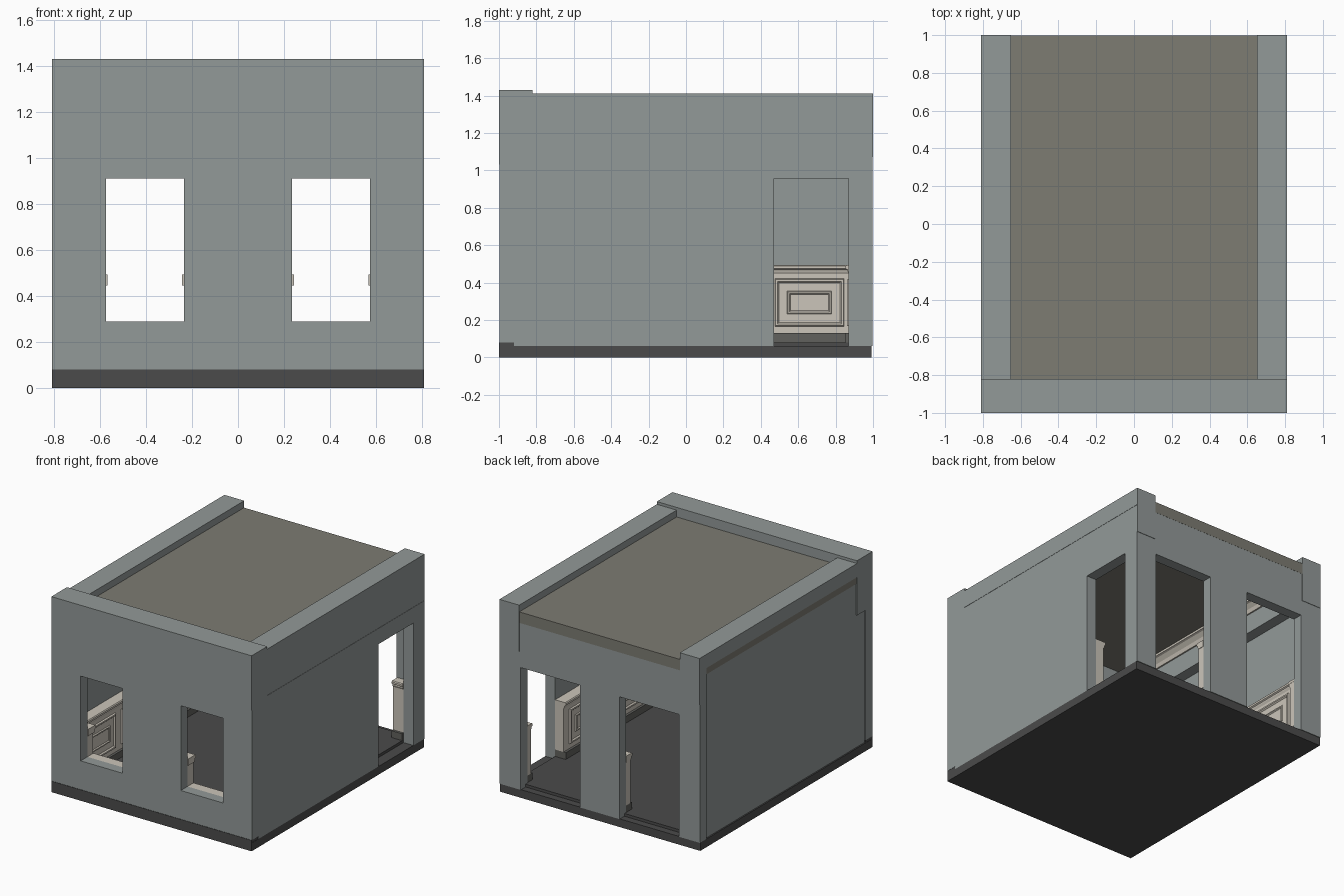
import bpy, bmesh
from math import pi
from mathutils import Matrix, Vector

if "Cube" in bpy.data.objects:
    bpy.data.objects.remove(bpy.data.objects["Cube"])


def mat(name, c):
    m = bpy.data.materials.new(name)
    m.diffuse_color = (*c, 1)
    m.use_nodes = True
    m.node_tree.nodes["Principled BSDF"].inputs["Base Color"].default_value = m.diffuse_color
    return m


WALL = mat("wall_grey", (0.29, 0.32, 0.315))
ROOF = mat("roof_olive", (0.205, 0.20, 0.17))
DARK = mat("floor_dark", (0.07, 0.07, 0.07))
BASE = mat("skirting_grey", (0.12, 0.12, 0.11))
TRIM = mat("trim_cream", (0.60, 0.56, 0.49))


def finish(bm, name, m, matrix=None):
    bmesh.ops.recalc_face_normals(bm, faces=bm.faces)
    if matrix:
        bm.transform(matrix)
    me = bpy.data.meshes.new(name)
    bm.to_mesh(me)
    bm.free()
    ob = bpy.data.objects.new(name, me)
    me.materials.append(m)
    bpy.context.collection.objects.link(ob)
    return ob


def box(name, x, y, z, m, matrix=None):
    bm = bmesh.new()
    bmesh.ops.create_cube(bm, size=1)
    for v in bm.verts:
        v.co = Vector([r[0] if c < 0 else r[1] for c, r in zip(v.co, (x, y, z))])
    return finish(bm, name, m, matrix)


def cut(ob, *holes):
    for i, h in enumerate(holes):
        c = box("cutter", *h, WALL)
        c.hide_render = True
        md = ob.modifiers.new("opening", 'BOOLEAN')
        md.operation, md.solver, md.object = 'DIFFERENCE', 'EXACT', c
    dg = bpy.context.evaluated_depsgraph_get()
    me = bpy.data.meshes.new_from_object(ob.evaluated_get(dg))
    cutters = [md.object for md in ob.modifiers]
    ob.modifiers.clear()
    ob.data = me
    for c in cutters:
        bpy.data.objects.remove(c)


def extrude(name, prof, u0, u1, m, matrix):
    # profile in (depth, height), swept along local x
    bm = bmesh.new()
    f = bm.faces.new([bm.verts.new((u0, v, z)) for v, z in prof])
    r = bmesh.ops.extrude_face_region(bm, geom=[f])
    for g in r["geom"]:
        if isinstance(g, bmesh.types.BMVert):
            g.co.x = u1
    return finish(bm, name, m, matrix)


# Floor slab
box("floor_slab", (-.81, .81), (-1, .992), (0, .06), DARK)
box("floor_top", (-.73, .73), (-.92, .94), (.06, .08), DARK)
box("front_plinth", (-.808, .808), (-1, -.92), (.06, .08), DARK)

# Front wall with two windows, heavy upper band
front = box("front_wall", (-.81, .81), (-.997, -.92), (.08, 1.03), WALL)
cut(front, *[((a, a + .34), (-1.1, -.8), (.29, .91)) for a in (-.575, .235)])
box("front_parapet", (-.81, .81), (-1, -.82), (1.03, 1.43), WALL)

# Back wall with two doorways
back = box("back_wall", (-.81, .81), (.92, .997), (.06, 1.07), WALL)
cut(back, *[((a, a + .48), (.8, 1.1), (0, .955)) for a in (-.64, .16)])
box("back_wall_top", (-.65, .65), (.92, .997), (1.07, 1.28), WALL)

# Right wall with doorway, left wall plain and slightly recessed
right = box("right_wall", (.73, .81), (-.92, .92), (.06, 1.07), WALL)
cut(right, ((.6, .9), (.47, .87), (0, .955)))
box("left_wall", (-.80, -.73), (-.92, .92), (.06, 1.07), WALL)

# Thick upper side walls and parapets
box("right_wall_top", (.65, .808), (-.82, 1), (1.07, 1.28), WALL)
box("right_parapet", (.65, .81), (-.82, 1), (1.28, 1.41), WALL)
box("left_wall_top", (-.80, -.65), (-.82, .92), (1.07, 1.26), WALL)
box("left_corner_block", (-.81, -.65), (.92, 1), (1.07, 1.31), WALL)
box("left_parapet", (-.81, -.65), (-.82, 1), (1.31, 1.41), WALL)

# Roof slab and its edge on the left side
box("roof_slab", (-.65, .65), (-.82, .998), (1.28, 1.36), ROOF)
box("roof_edge", (-.805, -.65), (-.82, .92), (1.26, 1.31), ROOF)


def raised_panel(u, v, w, h, zc, matrix):
    # concentric rectangles stepping in and out
    rings = [(0, 0), (.004, .012), (.014, .012), (.022, .003), (.066, .003),
             (.070, .011), (.078, .011), (.084, .004)]
    k = min(1, (min(w, h) / 2 - .01) / .084)
    bm = bmesh.new()
    prev = None
    for ins, d in rings:
        a, b = w / 2 - ins * k, h / 2 - ins * k
        cur = [bm.verts.new((u + s * a, v + d, zc + t * b))
               for s, t in ((-1, -1), (1, -1), (1, 1), (-1, 1))]
        if prev:
            for i in range(4):
                j = (i + 1) % 4
                bm.faces.new((prev[i], prev[j], cur[j], cur[i]))
        prev = cur
    bm.faces.new(prev)
    # orient faces outward along the local depth axis
    ob = finish(bm, "wainscot_panel", TRIM, matrix)
    out = matrix.to_3x3() @ Vector((0, 1, 0))
    if ob.data.polygons[-1].normal.dot(out) < 0:
        ob.data.flip_normals()


def wainscot(u0, u1, d, centres, w, matrix, over=0.0):
    box("skirting", (u0, u1), (0, d + .006), (.08, .13), BASE, matrix)
    box("wainscot_body", (u0, u1), (0, d - .012), (.13, .46), TRIM, matrix)
    cap = [(0, .445), (d - .012, .445), (d - .004, .46), (d - .004, .468),
           (d + .006, .474), (d + .006, .488), (d, .494), (0, .494)]
    extrude("wainscot_cap", cap, u0 - over, u1 + over, TRIM, matrix)
    for c in centres:
        raised_panel(c, d - .012, w, .255, .293, matrix)


def wall_frame(x, y, angle):
    return Matrix.Translation((x, y, 0)) @ Matrix.Rotation(angle, 4, 'Z')


# Wainscot: local depth axis points into the room
L = wall_frame(-.73, 0, -pi / 2)      # local x -> -y
R = wall_frame(.73, 0, pi / 2)        # local x -> +y
F = wall_frame(0, -.92, 0)
B = wall_frame(0, .92, pi)
pitch = [-.66, -.22, .22, .66]
wainscot(-.92, .92, .08, pitch, .37, L)
wainscot(-.92, .47, .08, pitch[:3], .37, R)
wainscot(-.235, .235, .08, [0], .37, F, .008)
wainscot(-.16, .16, .06, [0], .25, B, .004)
for s in (-1, 1):
    a, b = sorted((s * .73, s * .575))
    wainscot(a, b, .08, [], .1, F, .008)
    a, b = sorted((s * .73, s * .645))
    wainscot(a, b, .06, [], .1, B)
    # Low panelling under each window
    a, b = sorted((s * .235, s * .575))
    box("window_apron", (a, b), (0, .07), (.13, .29), TRIM, F)
    box("window_skirting", (a, b), (0, .086), (.08, .13), BASE, F)

# Crown moulding under the ceiling on both long sides
crown = [(.08, 1.21), (.09, 1.21), (.10, 1.235), (.125, 1.26), (.14, 1.265),
         (.14, 1.28), (.08, 1.28)]
for m in (L, R):
    extrude("crown_moulding", crown, -.82, .82, TRIM, m)
